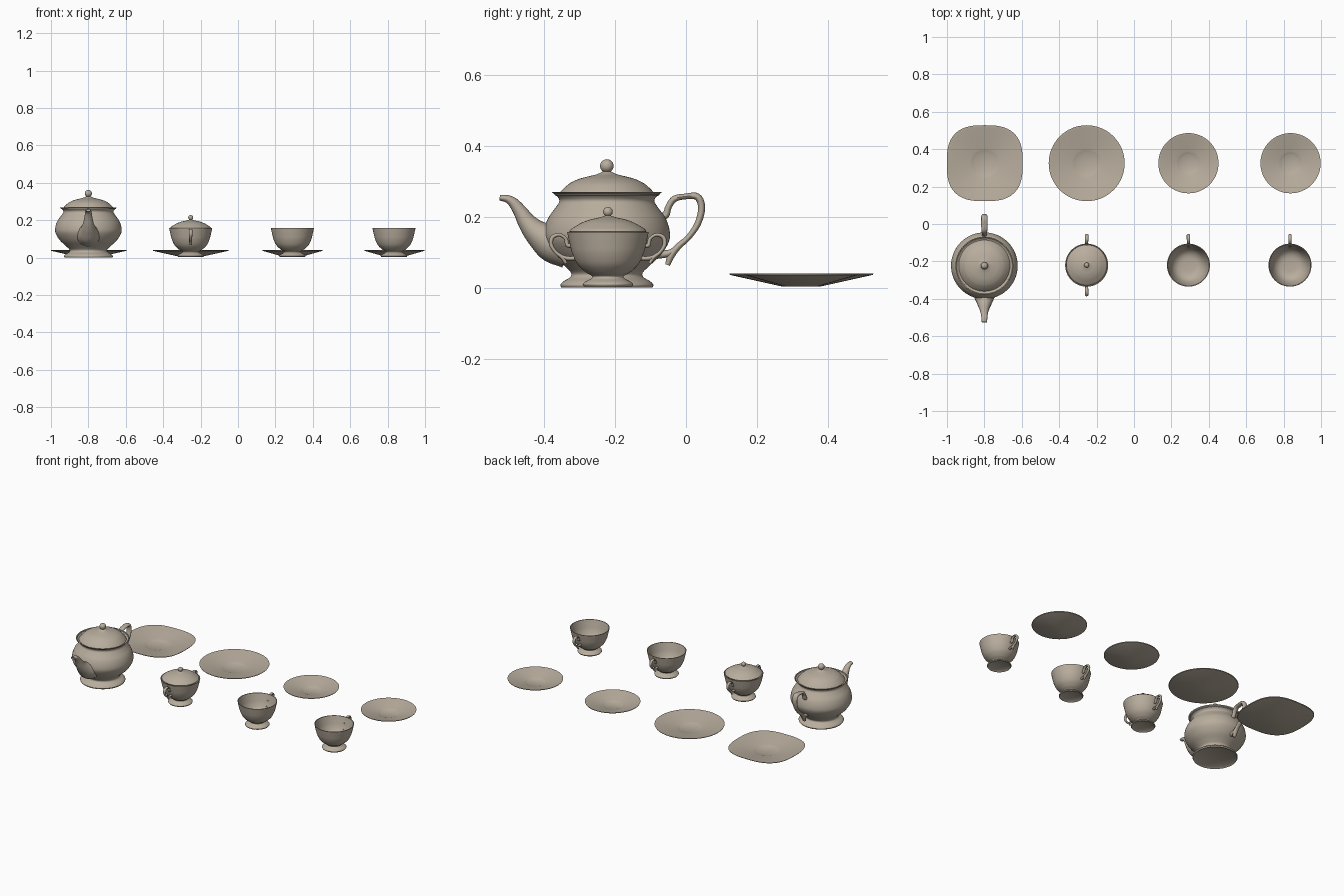
import bpy, bmesh, math
from mathutils import Vector

cube = bpy.data.objects.get("Cube")
if cube:
    bpy.data.objects.remove(cube, do_unlink=True)

# Glazed clay, used on every piece
clay = bpy.data.materials.new("warm grey clay")
clay.use_nodes = True
COLOUR = (0.48, 0.42, 0.34, 1)
clay.diffuse_color = COLOUR
clay.node_tree.nodes["Principled BSDF"].inputs["Base Color"].default_value = COLOUR


def smooth(points, steps=5):
    """Catmull-Rom curve through points of any dimension."""
    pts = [Vector(p) for p in points]
    if len(pts) < 3:
        return pts
    pts = [2 * pts[0] - pts[1]] + pts + [2 * pts[-1] - pts[-2]]
    out = []
    for a, b, c, d in zip(pts, pts[1:], pts[2:], pts[3:]):
        for i in range(steps):
            t = i / steps
            out.append((2 * b + (c - a) * t + (2 * a - 5 * b + 4 * c - d) * t ** 2
                        + (3 * b - a - 3 * c + d) * t ** 3) / 2)
    return out + [pts[-2]]


def finish(name, bm, location):
    bmesh.ops.remove_doubles(bm, verts=bm.verts, dist=1e-5)
    bmesh.ops.recalc_face_normals(bm, faces=bm.faces)
    mesh = bpy.data.meshes.new(name)
    bm.to_mesh(mesh)
    bm.free()
    mesh.shade_smooth()
    mesh.set_sharp_from_angle(angle=math.radians(40))
    mesh.materials.append(clay)
    obj = bpy.data.objects.new(name, mesh)
    obj.location = location
    bpy.context.collection.objects.link(obj)
    return obj


def skin(bm, rings):
    """Join consecutive closed rings with faces."""
    for a, b in zip(rings, rings[1:]):
        for i in range(len(a)):
            j = (i + 1) % len(a)
            bm.faces.new((a[i], a[j], b[j], b[i]))


def lathe(name, runs, location, sides=64, square=0):
    """Turn (radius, height) runs; square is the superellipse power of the rim."""
    profile = [p for run in runs for p in smooth(run)]
    reach = max(p[0] for p in profile)
    bm = bmesh.new()
    rings = []
    for r, z in profile:
        ring = []
        for i in range(sides):
            a = math.tau * i / sides
            c, s = math.cos(a), math.sin(a)
            k = max(r, 0)
            if square:
                bulge = (abs(c) ** square + abs(s) ** square) ** (-1 / square)
                k *= 1 + (bulge - 1) * (k / reach) ** 2
            ring.append(bm.verts.new((k * c, k * s, z)))
        rings.append(ring)
    skin(bm, rings)
    return finish(name, bm, location)


def sweep(name, path, location, facing=1, hollow=False, sides=16):
    """Oval tube in the side plane; path holds (out, height, thickness, width)."""
    pts = smooth(path)
    bm = bmesh.new()
    rings = []

    def ring(k, scale=1):
        p = pts[k]
        d = pts[min(k + 1, len(pts) - 1)] - pts[max(k - 1, 0)]
        n = Vector((-d[1], d[0])).normalized()
        out = []
        for i in range(sides):
            a = math.tau * i / sides
            t = math.cos(a) * p[2] * scale
            out.append(bm.verts.new((math.sin(a) * p[3] * scale,
                                     facing * (p[0] + n.x * t), p[1] + n.y * t)))
        rings.append(out)

    for k in range(len(pts)):
        ring(k)
    if hollow:
        for k in (-1, -5):
            ring(len(pts) + k, 0.72)
    skin(bm, rings)
    bm.faces.new(rings[0])
    bm.faces.new(rings[-1])
    return finish(name, bm, location)


def knob(radius, z):
    """Profile run of a ball finial."""
    return [(radius * math.sin(a), z - radius * math.cos(a))
            for a in [math.pi * (0.2 + 0.1 * i) for i in range(9)]]


# Teapot
POT = (-0.8, -0.223, 0)
lathe("teapot_body", [
    [(0, 0.008), (0.115, 0.008)],
    [(0.128, 0), (0.131, 0.008), (0.122, 0.018), (0.103, 0.03), (0.101, 0.042),
     (0.118, 0.06), (0.152, 0.092), (0.175, 0.13), (0.177, 0.16), (0.166, 0.195),
     (0.145, 0.225), (0.134, 0.243), (0.139, 0.256), (0.155, 0.269)],
    [(0.15, 0.269), (0.132, 0.257), (0, 0.257)]], POT)
lathe("teapot_lid", [
    [(0, 0.25), (0.13, 0.25)],
    [(0.137, 0.262), (0.128, 0.273), (0.118, 0.283), (0.103, 0.295), (0.08, 0.306),
     (0.055, 0.313), (0.03, 0.319), (0.014, 0.326)],
    knob(0.019, 0.343)], POT)
sweep("teapot_spout", [
    (0.11, 0.115, 0.06, 0.07), (0.155, 0.128, 0.055, 0.06), (0.195, 0.153, 0.038, 0.042),
    (0.223, 0.182, 0.027, 0.029), (0.243, 0.213, 0.02, 0.022),
    (0.262, 0.238, 0.015, 0.018), (0.28, 0.25, 0.011, 0.016),
    (0.302, 0.254, 0.008, 0.014)], POT, facing=-1, hollow=True)
sweep("teapot_handle", [
    (0.15, 0.2, 0.01, 0.012), (0.166, 0.205, 0.01, 0.013), (0.174, 0.228, 0.009, 0.014),
    (0.19, 0.25, 0.009, 0.016), (0.22, 0.257, 0.008, 0.017), (0.255, 0.256, 0.01, 0.017),
    (0.267, 0.225, 0.01, 0.016), (0.256, 0.18, 0.009, 0.015), (0.23, 0.142, 0.008, 0.014),
    (0.2, 0.115, 0.009, 0.014), (0.181, 0.09, 0.01, 0.014),
    (0.171, 0.064, 0.007, 0.01)], POT)
sweep("teapot_handle_joint", [
    (0.2, 0.112, 0.008, 0.012), (0.175, 0.097, 0.01, 0.013),
    (0.14, 0.093, 0.012, 0.014)], POT)


# Cups and sugar bowl share one bowl and one handle shape
def bowl(name, location):
    lathe(name, [
        [(0, 0.012), (0.055, 0.012)],
        [(0.068, 0.004), (0.071, 0.01), (0.064, 0.017), (0.047, 0.026), (0.045, 0.033),
         (0.062, 0.043), (0.085, 0.065), (0.1, 0.095), (0.108, 0.125), (0.115, 0.157)],
        [(0.111, 0.157), (0.103, 0.125), (0.094, 0.095), (0.078, 0.067),
         (0.05, 0.05), (0, 0.046)]], location)


def bowl_handle(name, location, facing=1):
    sweep(name, [
        (0.1, 0.118, 0.005, 0.007), (0.114, 0.12, 0.006, 0.008), (0.119, 0.138, 0.005, 0.008),
        (0.137, 0.149, 0.005, 0.009), (0.156, 0.142, 0.006, 0.009),
        (0.16, 0.122, 0.006, 0.009), (0.147, 0.1, 0.005, 0.008),
        (0.128, 0.085, 0.006, 0.008), (0.118, 0.068, 0.004, 0.006)], location, facing)
    sweep(name + "_joint", [
        (0.135, 0.09, 0.005, 0.007), (0.115, 0.083, 0.006, 0.008),
        (0.088, 0.083, 0.006, 0.008)], location, facing)


SUGAR = (-0.253, -0.22, 0)
bowl("sugar_bowl", SUGAR)
bowl_handle("sugar_bowl_back_handle", SUGAR)
bowl_handle("sugar_bowl_front_handle", SUGAR, -1)
lathe("sugar_bowl_lid", [
    [(0, 0.15), (0.1, 0.15)],
    [(0.109, 0.159), (0.104, 0.165), (0.09, 0.174), (0.072, 0.184), (0.05, 0.192),
     (0.028, 0.197), (0.01, 0.202)],
    knob(0.0135, 0.214)], SUGAR)

for side, x in (("right", 0.291), ("left", 0.834)):
    bowl(side + "_cup", (x, -0.22, 0))
    bowl_handle(side + "_cup_handle", (x, -0.22, 0))


# Plates and saucers: shallow cones with a flat well
def plate(name, x, radius, well, square=0):
    lathe(name, [
        [(0, 0.004), (well, 0.004)],
        [(radius * 0.99, 0.036), (radius, 0.04)],
        [(radius * 0.985, 0.04), (radius * 0.7, 0.029), (well * 1.15, 0.014)],
        [(well, 0.01), (0, 0.01)]], (x, 0.325, 0), square=square)


plate("square_plate", -0.798, 0.203, 0.057, 2.8)
plate("round_plate", -0.253, 0.203, 0.057)
plate("right_saucer", 0.291, 0.161, 0.047)
plate("left_saucer", 0.837, 0.161, 0.047)
